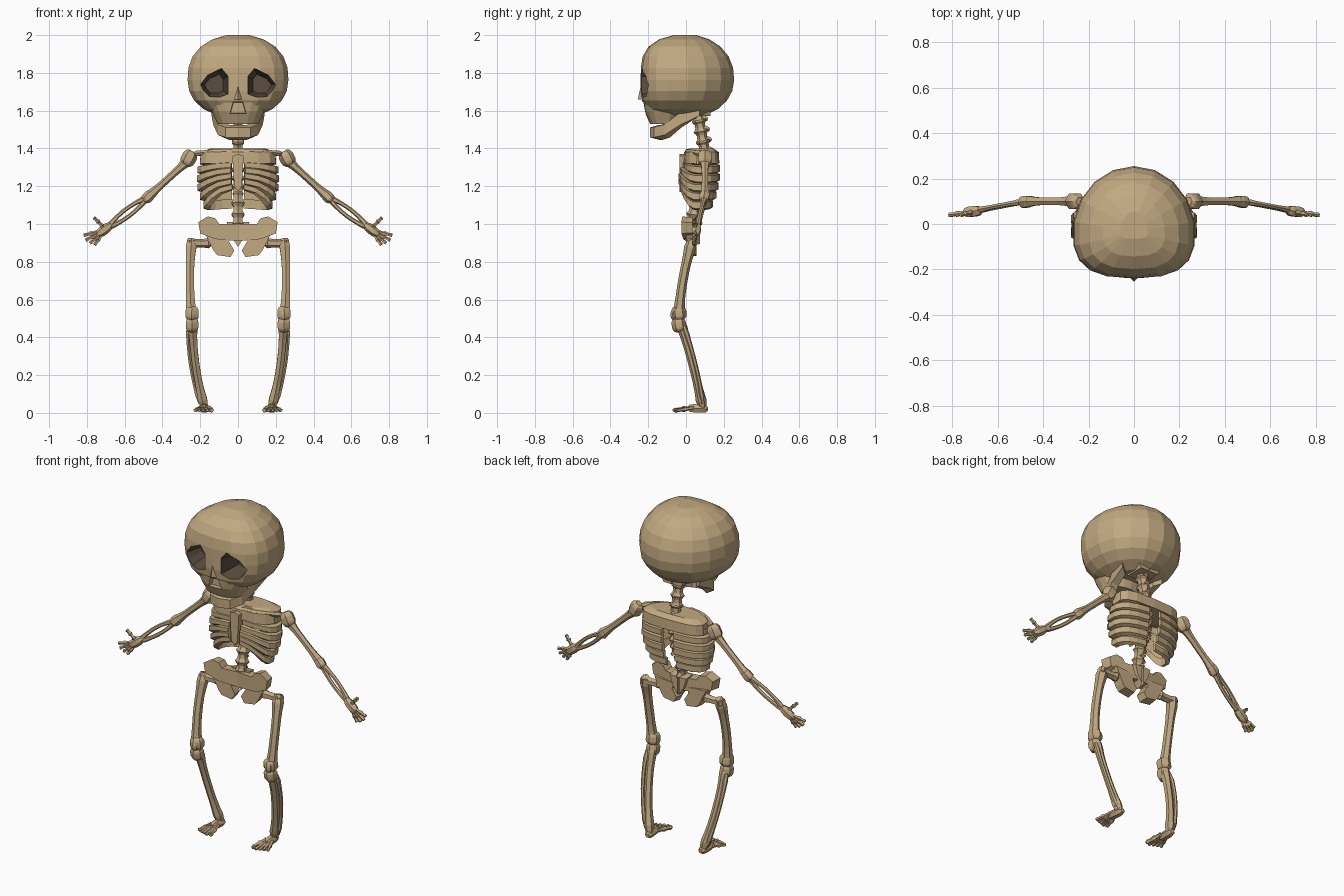
import bpy, bmesh
from math import sin, cos, pi, radians, copysign
from mathutils import Vector

if "Cube" in bpy.data.objects:
    bpy.data.objects.remove(bpy.data.objects["Cube"])


def material(name, color):
    paint = bpy.data.materials.new(name)
    paint.use_nodes = True
    paint.diffuse_color = color
    paint.node_tree.nodes["Principled BSDF"].inputs["Base Color"].default_value = color
    return paint


aged_bone = material("aged_bone", (.54, .4, .22, 1))
dark_socket = material("dark_socket", (.1, .075, .05, 1))


def loft(name, rings, mirror=False):
    """Skin a list of equal-length rings and cap both ends."""
    bm = bmesh.new()
    loops = [[bm.verts.new(point) for point in ring] for ring in rings]
    for lower, upper in zip(loops, loops[1:]):
        for i in range(len(lower)):
            bm.faces.new((lower[i - 1], lower[i], upper[i], upper[i - 1]))
    bm.faces.new(loops[0])
    bm.faces.new(loops[-1])
    bmesh.ops.recalc_face_normals(bm, faces=bm.faces)
    mesh = bpy.data.meshes.new(name)
    bm.to_mesh(mesh)
    bm.free()
    mesh.materials.append(aged_bone)
    part = bpy.data.objects.new(name, mesh)
    bpy.context.collection.objects.link(part)
    if mirror:
        part.modifiers.new("Mirror", "MIRROR").use_mirror_merge = False
    return part


def bone(name, start, bend, end, radius, knob, joints=1, mirror=True, sides=6):
    """Curved shaft with rounded ends that swells by knob at each joint."""
    start, bend, end = Vector(start), Vector(bend), Vector(end)
    along = end - start
    axes = (Vector((1, 0, 0)), Vector((0, 1, 0)), Vector((0, 0, 1)))
    reference = min(axes, key=lambda axis: abs(axis.dot(along)))
    steps = 4 * joints + 6
    rings = []
    for step in range(steps + 1):
        t = step / steps
        center = start.lerp(bend, t).lerp(bend.lerp(end, t), t)
        tangent = bend.lerp(end, t) - start.lerp(bend, t)
        across = tangent.cross(reference).normalized()
        outward = tangent.cross(across).normalized()
        size = radius * (1 + knob * cos(pi * joints * t) ** 6)
        if step in (0, steps):
            size *= .65
        angles = [2 * pi * side / sides for side in range(sides)]
        rings.append([center + size * (across * cos(a) + outward * sin(a)) for a in angles])
    return loft(name, rings, mirror)


def plate(name, outline, front, back, taper=1, shear=0, mirror=True):
    """Outline in (x, z) extruded along y, narrowing towards the back."""
    count = len(outline)
    mid_x = sum(x for x, z in outline) / count
    mid_z = sum(z for x, z in outline) / count
    rings = []
    for y, scale in ((front, 1), (back, taper)):
        rings.append([(mid_x + (x - mid_x) * scale, y + shear * x, mid_z + (z - mid_z) * scale)
                      for x, z in outline])
    return loft(name, rings, mirror)


def band(name, path, middle, keep, mirror=False):
    """Flat curved strip through (x, y, low, high), thickened towards the middle."""
    rings = []
    for x, y, low, high in path:
        inner_x, inner_y = x * keep, middle + (y - middle) * keep
        edge = (high - low) / 6
        rings.append([(x, y, low + edge), (x, y, high - edge),
                      (inner_x, inner_y, high), (inner_x, inner_y, low)])
    return loft(name, rings, mirror)


def oval(z, width, front, back, middle, sides=18, back_power=1):
    """Level cross-section, squarer where the power is low."""
    ring = []
    for side in range(sides):
        angle = 2 * pi * (side + .5) / sides
        c, s = cos(angle), sin(angle)
        power = back_power if s > 0 else .75
        reach = back - middle if s > 0 else middle - front
        ring.append((width * copysign(abs(c) ** power, c),
                     middle + reach * copysign(abs(s) ** power, s), z))
    return ring


def cut(target, cutter):
    """Carve the cutter out of the target and drop it."""
    carve = target.modifiers.new("Carve", "BOOLEAN")
    carve.operation, carve.solver, carve.object = "DIFFERENCE", "EXACT", cutter
    bpy.context.view_layer.objects.active = target
    bpy.ops.object.modifier_apply(modifier=carve.name)
    bpy.data.objects.remove(cutter)


# Cranium: rounded rings, nearly upright at the face
rings = []
for step in range(10):
    u = sin(radians(16 * step - 66))
    rings.append(oval(1.77 + (.235 if u > 0 else .21) * u,
                      .27 * (1 - abs(u) ** 2.4) ** .5,
                      -.24 * (1 - abs(u) ** (3.5 if u > 0 else 5)) ** .5,
                      .255 * (1 - abs(u) ** 2.2) ** .5, -.04))
skull = loft("skull", rings)
skull.data.materials.append(dark_socket)

# Eye sockets: dark hollows drooping outwards
socket = [(.22, 1.74), (.17, 1.8), (.08, 1.84), (.04, 1.79), (.04, 1.68), (.09, 1.66), (.16, 1.66), (.2, 1.7)]
for side in (1, -1):
    cutter = plate("socket_cutter", [(side * x, z) for x, z in socket], -.3, -.1, .55, mirror=False)
    cutter.data.materials.append(dark_socket)
    for face in cutter.data.polygons:
        face.material_index = 1
    cut(skull, cutter)

# Upper jaw and nose
rings = []
for t in (0, .5, 1):
    rings.append(oval(1.66 - .13 * t, .17 - .06 * t, -.23 + .04 * t * t, -.03 * t, -.1))
upper_jaw = loft("upper_jaw", rings)
nostril = [(-.03, 1.65), (.03, 1.65), (.05, 1.58), (-.05, 1.58)]
for part in (skull, upper_jaw):
    cut(part, plate("nose_cutter", nostril, -.3, -.19, .8, mirror=False))
rings = []
for t in (0, .5, 1):
    width, height = .03 + .02 * t * t, 1.8 - .14 * t
    rings.append([(-width, -.2, height), (0, -.235 - .02 * t * t, height), (width, -.2, height)])
loft("nose_bridge", rings)
plate("skull_base", [(0, 1.63), (.09, 1.63), (.06, 1.57), (0, 1.57)], .02, .13, .9)

# Lower jaw: one strip from hinge to hinge
path = []
for step in range(9):
    angle = radians(22 * step - 88)
    rise = sin(angle) ** 6
    low = 1.445 + .11 * rise
    path.append((.14 * copysign(abs(sin(angle)) ** .75, angle), .08 - .27 * cos(angle),
                 low, low + .08 + .03 * rise))
band("lower_jaw", path, -.02, .7)

# Spine: knobbly column with a spur behind each vertebra
for name, start, end, count in (("neck", (0, .06, 1.6), (0, .1, 1.38), 4),
                                ("chest_spine", (0, .12, 1.38), (0, .08, 1.15), 5),
                                ("lower_spine", (0, .06, 1.17), (0, .03, .99), 3)):
    start, end = Vector(start), Vector(end)
    bone(name, start, (start + end) / 2, end, .027, .5, count, mirror=False)
    for i in range(count):
        root = start.lerp(end, (i + .5) / count)
        tip = root + Vector((0, .05, -.02))
        bone(name + "_spur", root, (root + tip) / 2, tip, .014, -.3, mirror=False, sides=4)

# Rib cage: stacked ribs, the lower ones arching up to the breastbone
for i in range(6):
    width = .22 - .004 * (i - 2) ** 2
    front = -.04 + .004 * (i - 3.5) ** 2
    back = .18 - .003 * (i - 1.5) ** 2
    middle = (front + back) / 2
    path = []
    for step in range(10):
        angle = .1 + (pi - .2) * step / 9
        c, s = cos(angle), sin(angle)
        lift = max(c, 0) ** 2
        height = 1.343 - .047 * i + .018 * i * lift - .01 * s
        half = .025 - .007 * lift
        y = middle - copysign(abs(c) ** .8, c) * (back - front) / 2
        path.append((width * s ** .75, y, height - half, height + half))
    band("rib", path, middle, .86, True)
rings = []
for height, width in ((1.4, .15), (1.38, .2), (1.32, .205)):
    rings.append(oval(height, width, .1 - .55 * width, .06 + .57 * width, .09, 14, .6))
loft("upper_chest", rings)
plate("breastbone", [(0, 1.37), (.03, 1.36), (.02, 1.2), (0, 1.17)], -.035, .03)
bone("collarbone", (.02, .01, 1.38), (.14, 0, 1.39), (.23, .09, 1.37), .013, .4)

# Pelvis
plate("hip_wing", [(0, 1), (.1, 1), (.12, 1.03), (.16, 1.04), (.21, 1.01), (.2, .95), (.12, .92), (0, .91)],
      0, .06, .9, -.12)
plate("sit_bone", [(.04, .95), (.18, .96), (.13, .86), (.11, .835), (.04, .825), (.02, .86), (.05, .91)],
      0, .055, .9)
plate("sacrum", [(0, 1.01), (.06, 1.01), (.04, .94), (0, .88)], .025, .075, .8)

# Arms: forearm bones bow apart between elbow and wrist
bone("shoulder_ball", (.24, .1, 1.385), (.26, .1, 1.35), (.28, .1, 1.31), .04, -.3)
bone("upper_arm", (.26, .1, 1.34), (.37, .1, 1.24), (.48, .1, 1.14), .019, .5)
bone("elbow", (.45, .1, 1.17), (.48, .1, 1.14), (.5, .09, 1.12), .029, -.4)
for side in (1, -1):
    bone("forearm", (.48, .1, 1.14), (.585 + side * .025, .08, 1.06 + side * .03),
         (.69, .06, .98), .011, .5)

# Hands: fingers fan out from the palm
bone("palm", (.67, .06, 1), (.71, .055, .965), (.75, .05, .94), .026, -.4)
for name, angle, length in (("finger", -15, .12), ("finger", -28, .12), ("finger", -41, .11),
                            ("finger", -54, .1), ("thumb", 45, .09)):
    base = Vector((.7, .055, .97))
    tip = base + Vector((length * cos(radians(angle)), -.015, length * sin(radians(angle))))
    bone(name, base, (base + tip) / 2, tip, .009, .5, 3, sides=5)

# Legs
bone("hip_joint", (.145, .03, .9), (.2, .03, .895), (.27, .03, .9), .023, .3)
bone("thigh_bone", (.245, .035, .92), (.265, -.03, .7), (.243, -.04, .49), .025, .4)
for top, radius in ((.565, .04), (.505, .038)):
    bone("knee_knob", (.243, -.04, top), (.243, -.04, top - .04), (.243, -.03, top - .075), radius, -.3)
bone("knee_cap", (.245, -.05, .55), (.245, -.07, .52), (.245, -.05, .49), .022, -.4)
bone("shin_bone", (.24, -.035, .5), (.24, .04, .26), (.175, .09, .02), .022, .4)
bone("calf_bone", (.262, -.01, .46), (.27, .06, .26), (.2, .09, .05), .011, .4)

# Feet: heel and five fanned toes
bone("heel", (.175, .115, .02), (.18, .06, .025), (.18, .01, .025), .025, -.2)
for i in range(5):
    start = Vector((.16 + .01 * i, .04, .028))
    end = Vector((.14 + .022 * i, .008 * abs(i - 1) - .07, .013))
    bone("toe", start, (start + end) / 2, end, .012 if i == 0 else .009, .4, 2, sides=5)
